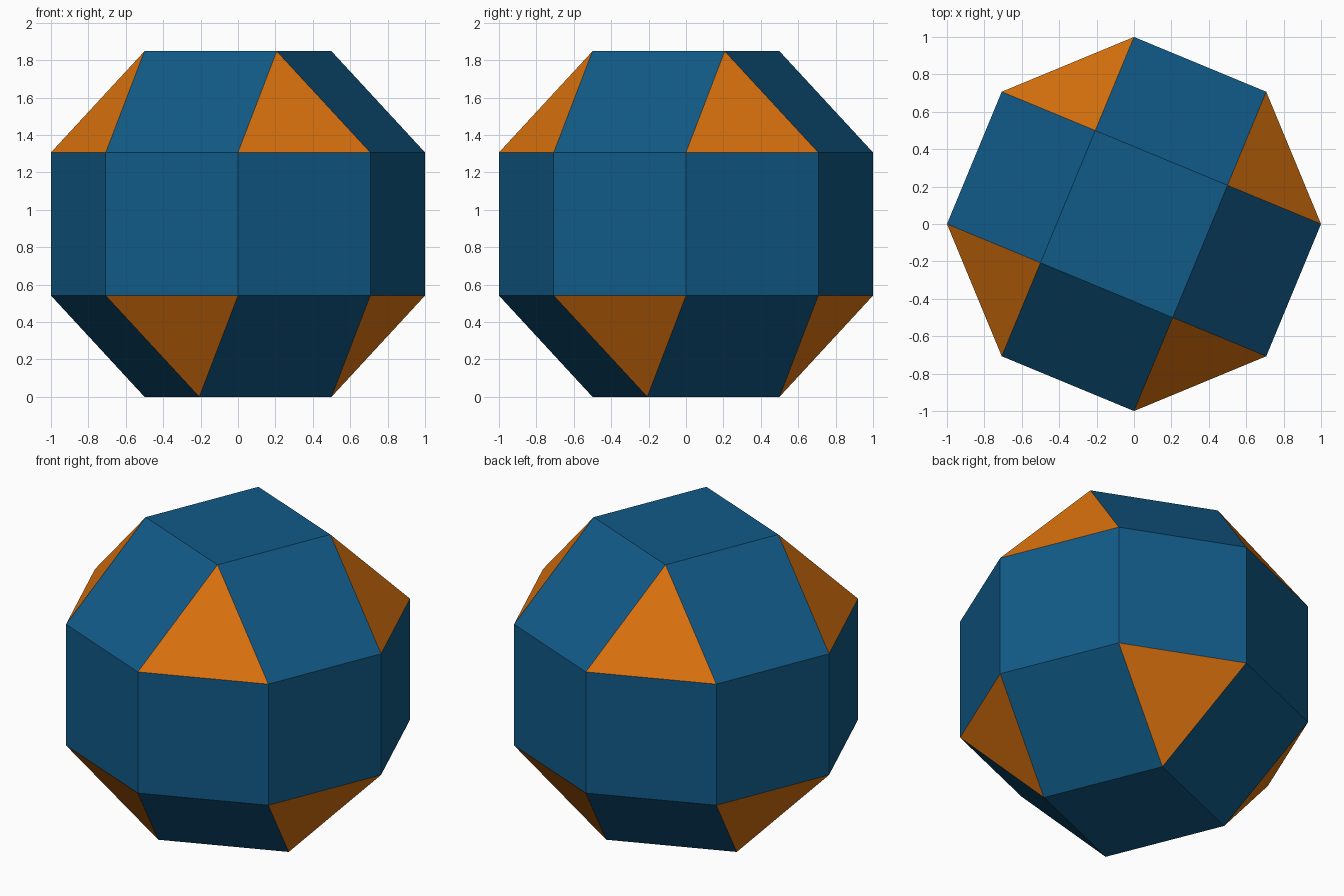
import bpy, bmesh, math

if "Cube" in bpy.data.objects:
    bpy.data.objects.remove(bpy.data.objects["Cube"])

EDGE = 2 * math.sin(math.pi / 8)      # side of the unit-radius octagon
SLOPE = EDGE / math.sqrt(2)           # cap height, also cap square radius


def material(name, rgb):
    m = bpy.data.materials.new(name)
    m.diffuse_color = (*rgb, 1.0)
    m.use_nodes = True
    m.node_tree.nodes["Principled BSDF"].inputs["Base Color"].default_value = m.diffuse_color
    return m


def ring(bm, count, radius, z, start):
    step = 2 * math.pi / count
    return [bm.verts.new((radius * math.cos(math.radians(start) + i * step),
                          radius * math.sin(math.radians(start) + i * step), z))
            for i in range(count)]


def cap(bm, square, octagon, shift):
    """Square, four sloping squares and four triangles."""
    bm.faces.new(square)
    for k in range(4):
        a, b, c = (octagon[(2 * k + shift + i) % 8] for i in range(3))
        bm.faces.new((a, b, square[k]))
        bm.faces.new((b, c, square[(k + 1) % 4], square[k]))


bm = bmesh.new()
low = ring(bm, 8, 1, SLOPE, 0)
high = ring(bm, 8, 1, SLOPE + EDGE, 0)

# Belt of eight upright squares
for i in range(8):
    j = (i + 1) % 8
    bm.faces.new((low[i], low[j], high[j], high[i]))

# Caps, the lower one turned 45 degrees against the upper one
cap(bm, ring(bm, 4, SLOPE, 2 * SLOPE + EDGE, 22.5), high, 0)
cap(bm, ring(bm, 4, SLOPE, 0, 67.5), low, 1)
bmesh.ops.recalc_face_normals(bm, faces=bm.faces)

# Squares are blue, triangles are orange
for f in bm.faces:
    f.material_index = 1 if len(f.verts) == 3 else 0

mesh = bpy.data.meshes.new("polyhedron")
bm.to_mesh(mesh)
bm.free()
mesh.materials.append(material("blue", (0.0056, 0.102, 0.242)))
mesh.materials.append(material("orange", (0.716, 0.171, 0.0044)))
bpy.context.collection.objects.link(bpy.data.objects.new("polyhedron", mesh))
